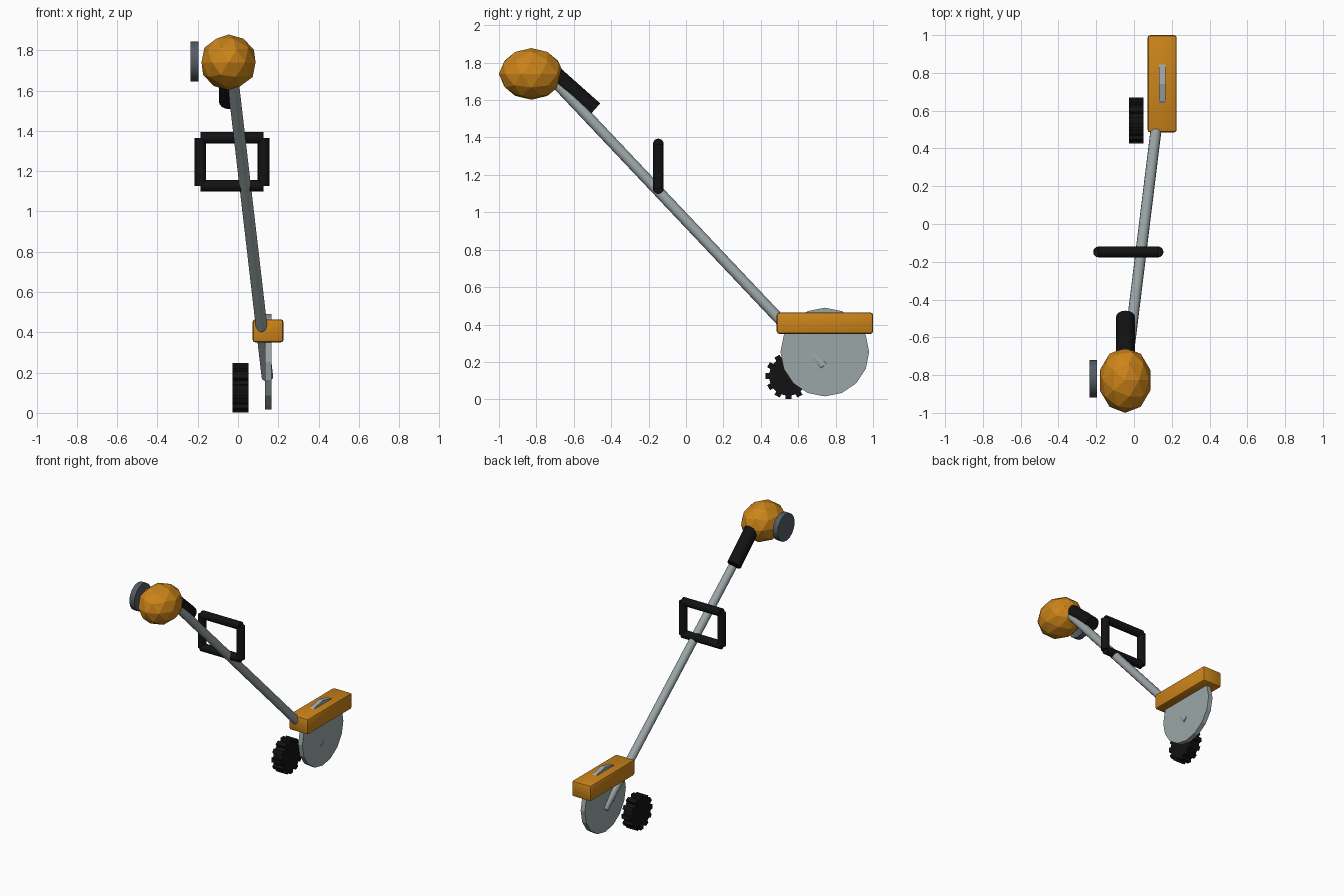
import bpy, bmesh, math
from mathutils import Vector, Matrix

if "Cube" in bpy.data.objects:
    bpy.data.objects.remove(bpy.data.objects["Cube"])


def material(name, rgb):
    m = bpy.data.materials.new(name)
    m.diffuse_color = (*rgb, 1)
    m.use_nodes = True
    m.node_tree.nodes["Principled BSDF"].inputs["Base Color"].default_value = m.diffuse_color
    return m


ORANGE = material("orange", (0.60, 0.23, 0.010))
GREY = material("metal grey", (0.33, 0.38, 0.39))
SLATE = material("slate", (0.09, 0.105, 0.125))
BLACK = material("black", (0.006, 0.006, 0.006))


def finish(bm, name, mat, smooth=True):
    me = bpy.data.meshes.new(name)
    bmesh.ops.recalc_face_normals(bm, faces=bm.faces[:])
    bm.to_mesh(me)
    bm.free()
    me.materials.append(mat)
    ob = bpy.data.objects.new(name, me)
    bpy.context.collection.objects.link(ob)
    if smooth:
        bpy.ops.object.select_all(action='DESELECT')
        ob.select_set(True)
        bpy.context.view_layer.objects.active = ob
        bpy.ops.object.shade_smooth_by_angle(angle=math.radians(30))
    return ob


def rod(name, a, b, r, mat, sides=16, smooth=True):
    """Capped cylinder from point a to point b."""
    a, b = Vector(a), Vector(b)
    d = b - a
    rot = d.to_track_quat('Z', 'Y').to_matrix().to_4x4()
    bm = bmesh.new()
    bmesh.ops.create_cone(bm, cap_ends=True, segments=sides, radius1=r, radius2=r,
                          depth=d.length, matrix=Matrix.Translation((a + b) / 2) @ rot)
    return finish(bm, name, mat, smooth)


# Engine housing: faceted ball stretched along y
bm = bmesh.new()
bmesh.ops.create_icosphere(bm, subdivisions=2, radius=1,
                           matrix=Matrix.Translation((-0.047, -0.827, 1.74))
                           @ Matrix.Diagonal((0.141, 0.173, 0.138, 1)))
finish(bm, "engine_housing", ORANGE, smooth=False)

# Starter disc beside the engine
rod("starter_disc", (-0.236, -0.82, 1.745), (-0.196, -0.82, 1.745), 0.099, SLATE)

# Long shaft running through the guard to the blade hub
rod("shaft", (-0.037, -0.75, 1.75), (0.146, 0.737, 0.177), 0.029, GREY)

# Rear grip
rod("grip", (-0.045, -0.70, 1.73), (-0.045, -0.492, 1.545), 0.05, BLACK)

# Rectangular handle loop made of four bars
x0, x1, z0, z1, hy = -0.187, 0.127, 1.127, 1.365, -0.148
for name, z in (("handle_bottom", z0), ("handle_top", z1)):
    rod(name, (x0, hy, z), (x1, hy, z), 0.029, BLACK)
for name, x in (("handle_left", x0), ("handle_right", x1)):
    rod(name, (x, hy, z0), (x, hy, z1), 0.029, BLACK)

# Bevelled blade guard
bm = bmesh.new()
bmesh.ops.create_cube(bm, size=1, matrix=Matrix.Translation((0.149, 0.7425, 0.407))
                      @ Matrix.Diagonal((0.154, 0.515, 0.115, 1)))
bmesh.ops.bevel(bm, geom=bm.edges[:], offset=0.014, segments=2, profile=0.5, affect='EDGES')
finish(bm, "blade_guard", ORANGE)

# Cutting disc
rod("cutting_disc", (0.133, 0.742, 0.253), (0.167, 0.742, 0.253), 0.237, GREY, smooth=False)

# Knobbly support wheel: toothed profile extruded along x
TEETH, R_IN, R_OUT = 12, 0.104, 0.124
bm = bmesh.new()
ring = []
for i in range(TEETH):
    for offset, r in ((-0.29, R_IN), (-0.24, R_OUT), (0.24, R_OUT), (0.29, R_IN)):
        t = (i + offset) * math.tau / TEETH
        ring.append(bm.verts.new((-0.027, 0.548 + r * math.cos(t), 0.124 + r * math.sin(t))))
face = bm.faces.new(ring)
out = bmesh.ops.extrude_face_region(bm, geom=[face])
bmesh.ops.translate(bm, vec=(0.078, 0, 0),
                    verts=[v for v in out["geom"] if isinstance(v, bmesh.types.BMVert)])
if not face.is_valid or len(bm.faces) < 4 * TEETH + 2:
    bmesh.ops.holes_fill(bm, edges=bm.edges[:], sides=0)
finish(bm, "support_wheel", BLACK, smooth=False)
